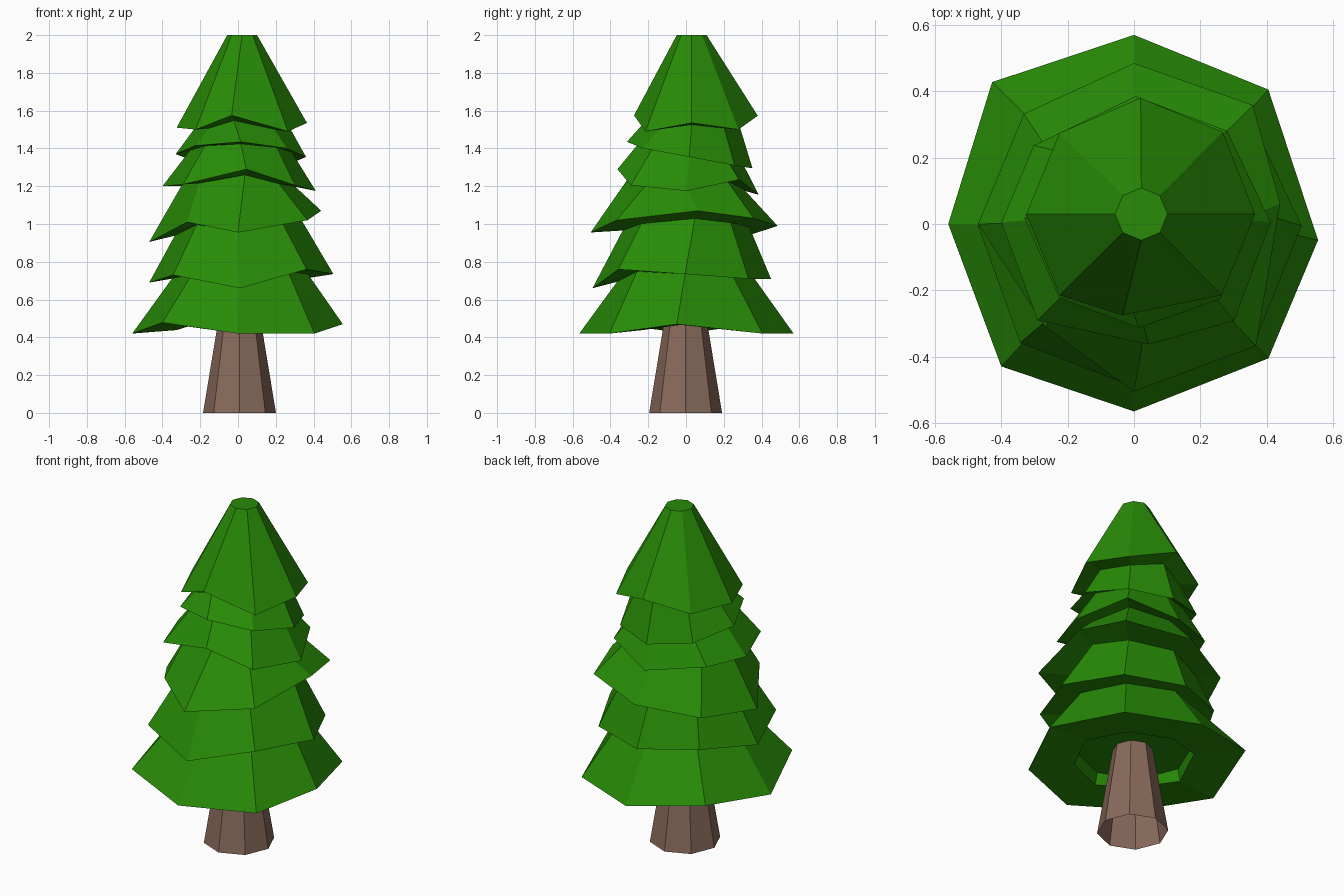
import bpy, bmesh, math

if "Cube" in bpy.data.objects:
    bpy.data.objects.remove(bpy.data.objects["Cube"])

SIDES = 8
FOLLOW = 0.55   # how far the inner rings follow the tilt of their rims


def material(name, rgb):
    m = bpy.data.materials.new(name)
    m.diffuse_color = (*rgb, 1)
    m.use_nodes = True
    m.node_tree.nodes["Principled BSDF"].inputs["Base Color"].default_value = m.diffuse_color
    return m


def ring(bm, cx, cy, radii, heights, turn=()):
    """Eight-sided ring, counter-clockwise from +x; turn shifts corners by degrees."""
    turn = dict(turn)
    verts = []
    for k in range(SIDES):
        a = math.tau * k / SIDES + math.radians(turn.get(k, 0))
        verts.append(bm.verts.new((cx + radii[k] * math.cos(a),
                                   cy + radii[k] * math.sin(a), heights[k])))
    return verts


def flat_ring(bm, cx, cy, r, z):
    return ring(bm, cx, cy, [r] * SIDES, [z] * SIDES)


def loft(name, bm, rings, mat, capped=True):
    """Skin consecutive rings, optionally capping both ends."""
    for a, b in zip(rings, rings[1:]):
        for k in range(SIDES):
            j = (k + 1) % SIDES
            bm.faces.new((a[k], a[j], b[j], b[k]))
    if capped:
        bm.faces.new(rings[0])
        bm.faces.new(rings[-1])
    bmesh.ops.recalc_face_normals(bm, faces=bm.faces)
    mesh = bpy.data.meshes.new(name)
    bm.to_mesh(mesh)
    bm.free()
    mesh.materials.append(mat)
    obj = bpy.data.objects.new(name, mesh)
    bpy.context.collection.objects.link(obj)
    return obj


green = material("leaf green", (0.021, 0.26, 0.002))
brown = material("bark brown", (0.25, 0.145, 0.105))

# Trunk: open tapered octagon running up into the hollow of the lowest tier
bm = bmesh.new()
loft("trunk", bm, [flat_ring(bm, 0.008, -0.002, 0.193, 0),
                   flat_ring(bm, 0.008, -0.002, 0.109, 0.51)], brown, capped=False)

# Branch tiers, top to bottom: centre, rim radii, rim heights,
# inner ring (radius, z), corner turns
tiers = [
    ((0.02, 0.03), [.345, .35, .35, .346, .345, .346, .31, .346],
     [1.535, 1.50, 1.573, 1.51, 1.51, 1.50, 1.575, 1.49], (0.245, 1.52), {6: -10}),
    ((0.015, 0.017), [.345, .34, .335, .34, .345, .34, .33, .345],
     [1.355, 1.31, 1.295, 1.33, 1.37, 1.415, 1.435, 1.40], (0.27, 1.385), {}),
    ((0.005, 0.005), [.407, .39, .38, .385, .405, .418, .37, .42],
     [1.175, 1.235, 1.155, 1.20, 1.20, 1.21, 1.29, 1.205], (0.30, 1.215), {3: 8, 6: 6}),
    ((0, 0), [.445, .507, .485, .47, .47, .41, .505, .52],
     [1.07, 1.03, 0.99, 0.94, 0.905, 1.01, 0.955, 1.02], (0.335, 0.985), {0: 8, 5: 4}),
    ((0.01, -0.005), [.495, .475, .455, .445, .48, .50, .49, .50],
     [0.735, 0.71, 0.71, 0.735, 0.69, 0.73, 0.66, 0.76], (0.36, 0.725), {}),
    ((0, 0), [.557, .573, .57, .605, .56, .587, .565, .573],
     [0.47, 0.42, 0.42, 0.48, 0.42, 0.478, 0.42, 0.42], (0.325, 0.45), {0: -5, 5: 2}),
]

# Foliage: one continuous skin zigzagging between rims and inner rings
bm = bmesh.new()
rings = [flat_ring(bm, 0.022, 0.03, 0.079, 2.0)]
for (cx, cy), radii, heights, (r_in, z_in), turn in tiers:
    mean = sum(heights) / SIDES
    inner = [z_in + FOLLOW * (h - mean) for h in heights]
    rings.append(ring(bm, cx, cy, radii, heights, turn))
    rings.append(ring(bm, cx, cy, [r_in] * SIDES, inner, turn))
# recess in the underside around the trunk
rings.append(flat_ring(bm, 0, 0, 0.31, 0.51))
loft("foliage", bm, rings, green)
